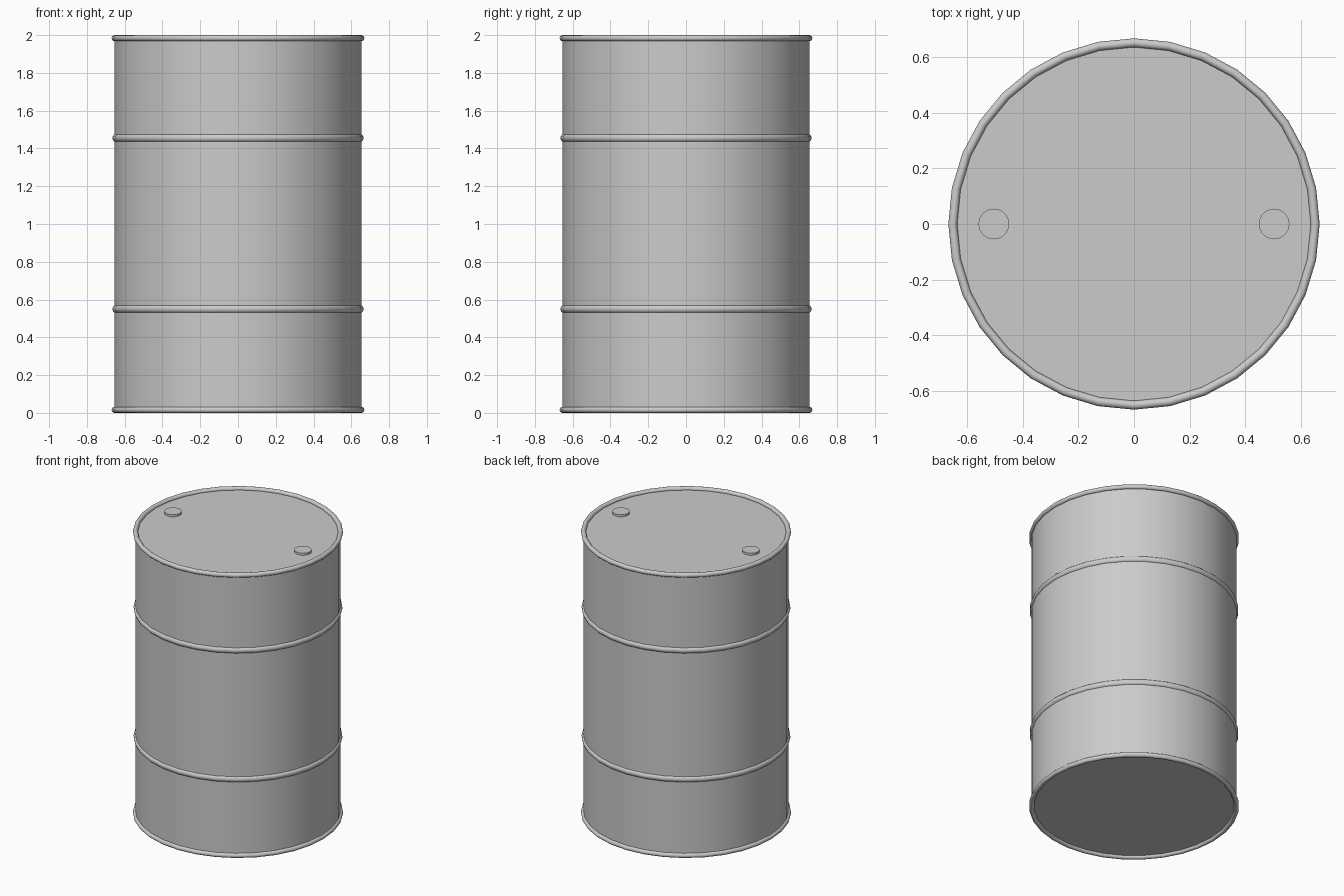
import bpy, math

if "Cube" in bpy.data.objects:
    bpy.data.objects.remove(bpy.data.objects["Cube"])

SIDES = 32


def smooth():
    bpy.ops.object.shade_smooth_by_angle(angle=math.radians(35))


def cylinder(name, radius, z0, z1, x=0.0):
    bpy.ops.mesh.primitive_cylinder_add(vertices=SIDES, radius=radius, depth=z1 - z0,
                                        location=(x, 0, (z0 + z1) / 2))
    bpy.context.object.name = name
    smooth()


def ring(name, major, minor, z):
    bpy.ops.mesh.primitive_torus_add(major_segments=SIDES, minor_segments=12,
                                     major_radius=major, minor_radius=minor,
                                     location=(0, 0, z))
    bpy.context.object.name = name
    bpy.ops.object.shade_smooth()


# Drum shell with its lid and base slightly recessed in the rims
cylinder("drum_body", 0.654, 0.018, 1.98)

# Rolled rims at the ends
ring("bottom_rim", 0.653, 0.016, 0.016)
ring("top_rim", 0.653, 0.016, 1.984)

# Stiffening hoops around the side
for name, z in (("lower_hoop", 0.55), ("upper_hoop", 1.455)):
    ring(name, 0.643, 0.022, z)

# Bung caps on the lid
for name, x in (("left_bung", -0.505), ("right_bung", 0.505)):
    cylinder(name, 0.055, 1.965, 1.995, x)
